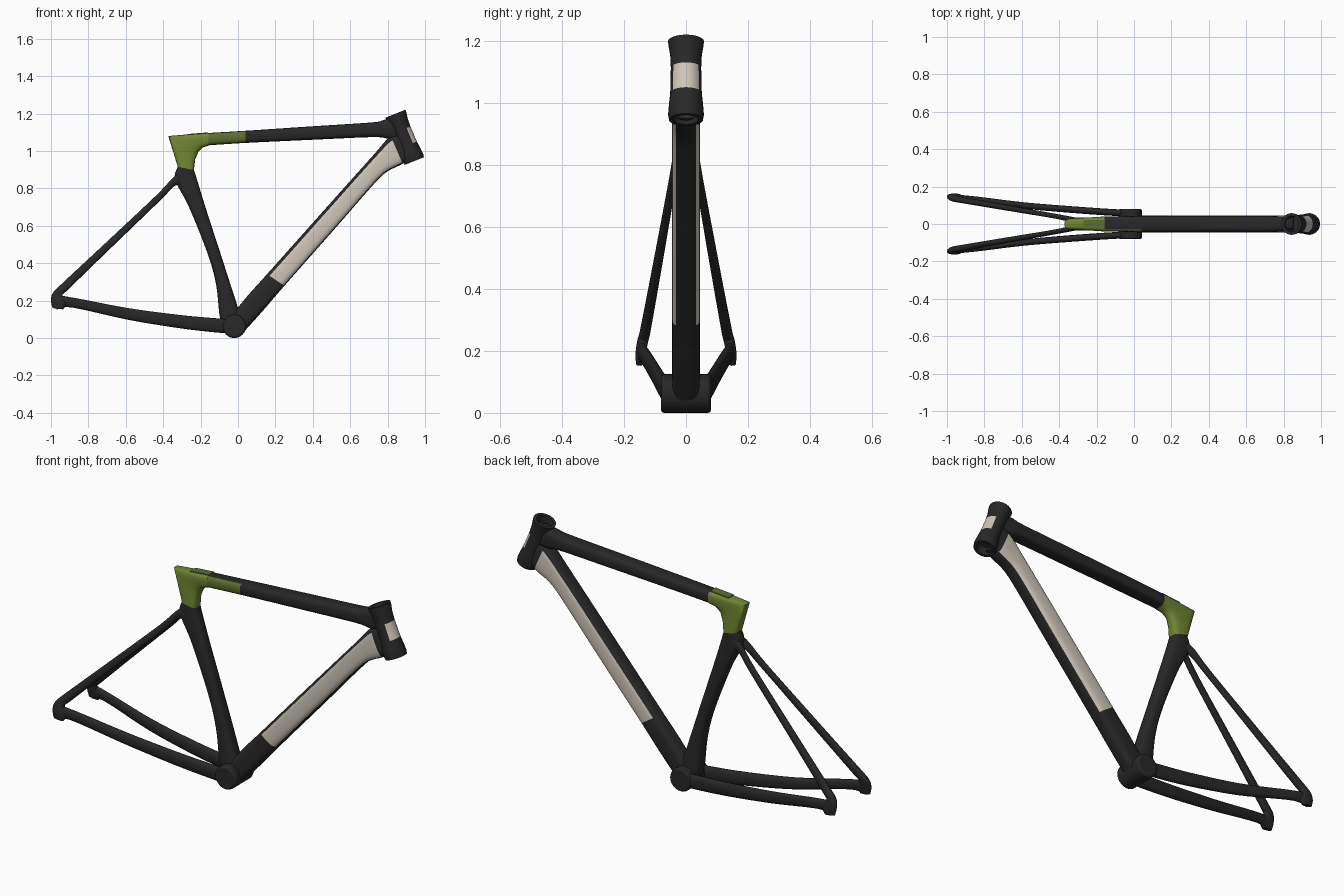
import bpy, bmesh, math
from mathutils import Vector

if "Cube" in bpy.data.objects:
    bpy.data.objects.remove(bpy.data.objects["Cube"])


def material(name, rgb):
    m = bpy.data.materials.new(name)
    m.diffuse_color = (*rgb, 1)
    m.use_nodes = True
    m.node_tree.nodes["Principled BSDF"].inputs["Base Color"].default_value = m.diffuse_color
    return m


BLACK = material("matt_black", (0.021, 0.021, 0.021))
CREAM = material("warm_cream", (0.63, 0.56, 0.48))
GREEN = material("moss_green", (0.16, 0.235, 0.032))
DARK_GREEN = material("dark_moss", (0.11, 0.155, 0.027))


def finish(name, bm, mats, angle=40, mirror=False):
    bmesh.ops.recalc_face_normals(bm, faces=bm.faces)
    me = bpy.data.meshes.new(name)
    bm.to_mesh(me)
    bm.free()
    for m in mats:
        me.materials.append(m)
    ob = bpy.data.objects.new(name, me)
    bpy.context.collection.objects.link(ob)
    if mirror:
        ob.modifiers.new("mirror", 'MIRROR').use_axis = (False, True, False)
    bpy.ops.object.select_all(action='DESELECT')
    ob.select_set(True)
    bpy.context.view_layer.objects.active = ob
    bpy.ops.object.shade_smooth_by_angle(angle=math.radians(angle))
    return ob


def smooth_stations(st, sub):
    """Catmull-Rom interpolation between stations."""
    out = []
    for i in range(len(st) - 1):
        p0, p1, p2, p3 = (st[min(max(i + k, 0), len(st) - 1)] for k in (-1, 0, 1, 2))
        for s in range(sub):
            t = s / sub
            out.append([0.5 * (2 * b + (c - a) * t + (2 * a - 5 * b + 4 * c - d) * t * t
                               + (3 * b - a - 3 * c + d) * t ** 3)
                        for a, b, c, d in zip(p0, p1, p2, p3)])
    return out + [list(st[-1])]


def loft(name, stations, mats=(BLACK,), power=2.0, sub=5, seg=24, rule=None, mirror=False):
    """Stations: upper edge x, z, lower edge x, z, y offset, half width."""
    def sup(v):
        return math.copysign(abs(v) ** (2 / power), v)
    bm = bmesh.new()
    rings = []
    for ax, az, bx, bz, y, w in smooth_stations(stations, sub):
        a, b = Vector((ax, y, az)), Vector((bx, y, bz))
        mid, half = (a + b) / 2, (a - b) / 2
        ring = []
        for k in range(seg):
            t = math.tau * k / seg
            ring.append(bm.verts.new(mid + half * sup(math.cos(t)) + Vector((0, w * sup(math.sin(t)), 0))))
        rings.append(ring)
    for i in range(len(rings) - 1):
        for k in range(seg):
            j = (k + 1) % seg
            f = bm.faces.new((rings[i][k], rings[i][j], rings[i + 1][j], rings[i + 1][k]))
            if rule:
                f.material_index = rule((i + 0.5) / sub, math.tau * (k + 0.5) / seg)
    bm.faces.new(rings[0])
    bm.faces.new(rings[-1])
    return finish(name, bm, mats, mirror=mirror)


# Top tube, with the green side patch on one flank near the seat
loft("top_tube", [
    (-0.16, 1.096, -0.16, 1.030, 0, 0.039),
    (0.04, 1.108, 0.04, 1.043, 0, 0.042),
    (0.40, 1.132, 0.40, 1.060, 0, 0.042),
    (0.72, 1.153, 0.72, 1.074, 0, 0.042),
    (0.78, 1.166, 0.80, 1.066, 0, 0.040),
    (0.85, 1.180, 0.87, 1.060, 0, 0.034),
], (BLACK, DARK_GREEN), power=3.2,
    rule=lambda s, a: int(s < 1 and math.sin(a) < -0.55))

# Seat cluster turning from the seat tube into the top tube
loft("seat_cluster", [
    (-0.322, 0.915, -0.236, 0.898, 0, 0.036),
    (-0.345, 0.990, -0.229, 0.955, 0, 0.034),
    (-0.373, 1.080, -0.212, 0.995, 0, 0.031),
    (-0.275, 1.088, -0.190, 1.018, 0, 0.035),
    (-0.158, 1.097, -0.158, 1.029, 0, 0.040),
], (GREEN,), power=3.2, sub=1)

# Dark inlay on top of the cluster
bm = bmesh.new()
bmesh.ops.create_cube(bm, size=1)
for v in bm.verts:
    x = -0.215 + v.co.x * 0.11
    v.co = (x, v.co.y * 0.045, 1.0975 + (x + 0.158) * 0.08 + v.co.z * 0.004)
finish("top_inlay", bm, (DARK_GREEN,))

# Seat tube, flaring toward the bottom bracket
loft("seat_tube", [
    (-0.236, 0.900, -0.322, 0.917, 0, 0.035),
    (-0.214, 0.830, -0.336, 0.845, 0, 0.035),
    (-0.171, 0.690, -0.262, 0.700, 0, 0.035),
    (-0.093, 0.450, -0.162, 0.450, 0, 0.036),
    (-0.040, 0.285, -0.117, 0.285, 0, 0.039),
    (0.010, 0.130, -0.097, 0.110, 0, 0.042),
    (0.020, 0.080, -0.070, 0.055, 0, 0.042),
], power=3.0)

# Down tube with cream flanks
loft("down_tube", [
    (-0.030, 0.125, 0.020, 0.020, 0, 0.044),
    (0.050, 0.224, 0.137, 0.150, 0, 0.045),
    (0.155, 0.341, 0.248, 0.279, 0, 0.045),
    (0.450, 0.672, 0.535, 0.604, 0, 0.045),
    (0.610, 0.851, 0.690, 0.782, 0, 0.045),
    (0.730, 0.985, 0.784, 0.880, 0, 0.045),
    (0.805, 1.070, 0.868, 0.925, 0, 0.046),
    (0.850, 1.090, 0.915, 0.950, 0, 0.042),
], (BLACK, CREAM), power=3.4, seg=32,
    rule=lambda s, a: int(2 < s < 6.2 and -0.85 < math.cos(a) < 0.62))

# Chain stays
loft("chain_stay", [
    (-0.975, 0.232, -0.970, 0.152, 0.146, 0.012),
    (-0.930, 0.224, -0.920, 0.165, 0.141, 0.014),
    (-0.840, 0.208, -0.830, 0.152, 0.130, 0.016),
    (-0.576, 0.158, -0.580, 0.096, 0.098, 0.017),
    (-0.300, 0.122, -0.310, 0.052, 0.075, 0.018),
    (-0.110, 0.105, -0.120, 0.030, 0.062, 0.018),
    (-0.020, 0.100, -0.030, 0.024, 0.058, 0.018),
], power=2.4, seg=16, mirror=True)

# Seat stays flowing into the dropouts
loft("seat_stay", [
    (-0.270, 0.885, -0.270, 0.815, 0.010, 0.015),
    (-0.335, 0.868, -0.335, 0.815, 0.024, 0.015),
    (-0.440, 0.760, -0.415, 0.736, 0.043, 0.013),
    (-0.720, 0.497, -0.693, 0.468, 0.091, 0.015),
    (-0.940, 0.292, -0.905, 0.262, 0.129, 0.017),
    (-0.990, 0.240, -0.938, 0.228, 0.139, 0.018),
    (-1.000, 0.200, -0.920, 0.182, 0.147, 0.016),
    (-0.992, 0.160, -0.935, 0.153, 0.150, 0.011),
], power=2.4, seg=16, mirror=True)

# Bottom bracket shell
bm = bmesh.new()
bmesh.ops.create_cone(bm, cap_ends=True, segments=32, radius1=0.0625, radius2=0.0625, depth=0.162)
for v in bm.verts:
    v.co = (v.co.x - 0.02, v.co.z, v.co.y + 0.0625)
shell = finish("bottom_bracket_shell", bm, (BLACK,))
bevel = shell.modifiers.new("bevel", 'BEVEL')
bevel.width, bevel.segments = 0.01, 2

# Head tube: hollow lathe along the tilted steering axis, cream badge panel in front
low, high = Vector((0.943, 0, 0.946)), Vector((0.842, 0, 1.199))
axis = (high - low).normalized()
fore, side = Vector((axis.z, 0, -axis.x)), Vector((0, 1, 0))
profile = [(0, 0.055), (0.06, 0.058), (0.2, 0.055), (0.34, 0.051), (0.66, 0.049), (0.82, 0.051),
           (0.93, 0.056), (1, 0.058), (1, 0.042), (0.85, 0.038), (0.15, 0.036), (0, 0.040)]
SEG = 32
bm = bmesh.new()
rings = [[bm.verts.new(low.lerp(high, t) + r * (fore * math.cos(math.tau * k / SEG)
                                                + side * math.sin(math.tau * k / SEG)))
          for k in range(SEG)] for t, r in profile]
for i in range(len(rings)):
    for k in range(SEG):
        j, n = (k + 1) % SEG, (i + 1) % len(rings)
        f = bm.faces.new((rings[i][k], rings[i][j], rings[n][j], rings[n][k]))
        f.material_index = int(i == 3 and math.cos(math.tau * (k + 0.5) / SEG) > 0.6)
finish("head_tube", bm, (BLACK, CREAM))
# Inner liner plug keeps the tubes out of sight inside the bore
bm = bmesh.new()
ends = [[bm.verts.new(low.lerp(high, t) + 0.039 * (fore * math.cos(math.tau * k / SEG)
                                                   + side * math.sin(math.tau * k / SEG)))
         for k in range(SEG)] for t in (0.16, 0.84)]
for ring in ends:
    bm.faces.new(ring)
for k in range(SEG):
    j = (k + 1) % SEG
    bm.faces.new((ends[0][k], ends[0][j], ends[1][j], ends[1][k]))
finish("head_tube_core", bm, (BLACK,))
